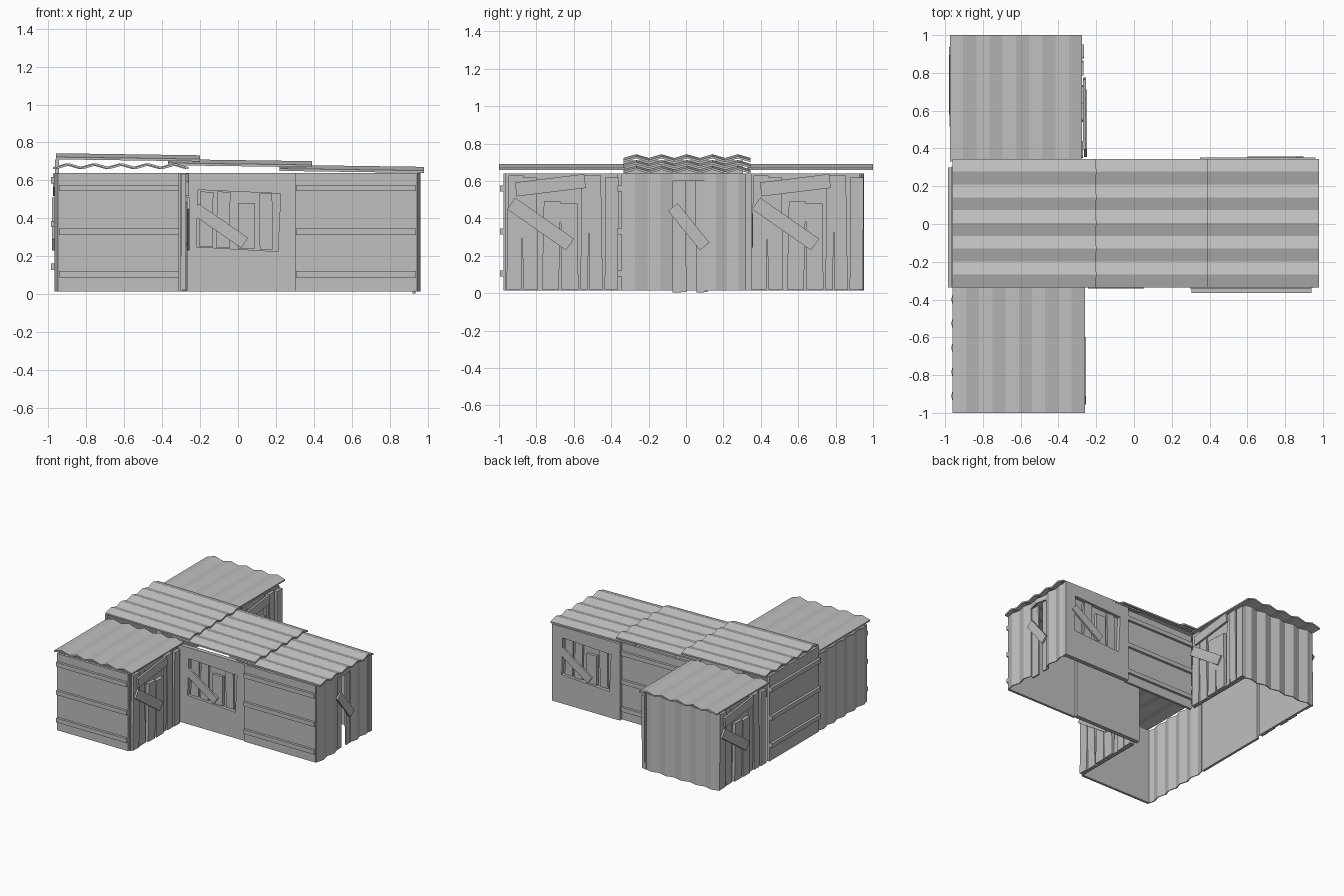
import bpy, bmesh, math
from mathutils import Matrix

if "Cube" in bpy.data.objects:
    bpy.data.objects.remove(bpy.data.objects["Cube"])

grey = bpy.data.materials.new("weathered_grey")
grey.use_nodes = True
colour = (0.52, 0.52, 0.52, 1)
grey.diffuse_color = colour
grey.node_tree.nodes["Principled BSDF"].inputs["Base Color"].default_value = colour

BASE, TOP = 0.015, 0.64


def solid(name, parts, place):
    """Extrude outlines (u, z) between two outward depths, all in one object."""
    bm = bmesh.new()
    for pts, d0, d1 in parts:
        n = len(pts)
        back = [bm.verts.new((u, -d0, z)) for u, z in pts]
        face = [bm.verts.new((u, -d1, z)) for u, z in pts]
        bm.faces.new(back)
        bm.faces.new(face[::-1])
        for i in range(n):
            j = (i + 1) % n
            bm.faces.new((back[i], face[i], face[j], back[j]))
    bm.transform(place)
    bmesh.ops.recalc_face_normals(bm, faces=bm.faces[:])
    mesh = bpy.data.meshes.new(name)
    bm.to_mesh(mesh)
    bm.free()
    mesh.materials.append(grey)
    obj = bpy.data.objects.new(name, mesh)
    bpy.context.collection.objects.link(obj)
    return obj


def facing(x, y, turn, z=0):
    """Placement of a wall: turn 0 faces front, each step is a quarter turn."""
    return Matrix.Translation((x, y, z)) @ Matrix.Rotation(turn * math.pi / 2, 4, "Z")


def rect(u0, u1, z0, z1):
    return [(u0, z0), (u1, z0), (u1, z1), (u0, z1)]


def board(u0, z0, u1, z1, width):
    """Board outline running between two end points."""
    length = math.hypot(u1 - u0, z1 - z0)
    a, b = -(z1 - z0) / length * width / 2, (u1 - u0) / length * width / 2
    return [(u0 - a, z0 - b), (u1 - a, z1 - b), (u1 + a, z1 + b), (u0 + a, z0 + b)]


def zigzag(u0, u1, waves, height, thick):
    """Closed outline of a folded metal sheet, valleys at both edges."""
    n = waves * 2
    top = [(u0 + (u1 - u0) * i / n, height * (i % 2)) for i in range(n + 1)]
    return top + [(u, z - thick) for u, z in reversed(top)]


def rail_panel(name, place, half=0.32, top=TOP, lift=0):
    parts = [(rect(-half, half, BASE, top), -0.02, 0)]
    for z in (0.105, 0.33, 0.56):
        parts.append((rect(-half + 0.005, half, z + lift - 0.017, z + lift + 0.017), 0, 0.02))
    solid(name, parts, place)


def window_panel(name, place):
    outer = rect(-0.305, 0.305, BASE, TOP)
    inner = [(-0.22, 0.25), (0.21, 0.225), (0.225, 0.53), (-0.21, 0.55)]
    parts = [(rect(-0.305, 0.305, BASE, TOP), -0.035, -0.03)]
    # Frame around the opening
    for i in range(4):
        j = (i + 1) % 4
        parts.append(([outer[i], outer[j], inner[j], inner[i]], -0.03, 0))
    # Boards nailed across the opening
    parts += [
        (board(-0.17, 0.25, -0.165, 0.54, 0.07), -0.03, -0.018),
        (board(-0.08, 0.245, -0.075, 0.54, 0.07), -0.03, -0.014),
        (board(0.045, 0.24, 0.045, 0.48, 0.09), -0.03, -0.008),
        (board(0.15, 0.235, 0.145, 0.53, 0.07), -0.03, -0.016),
        (board(-0.225, 0.45, 0.035, 0.27, 0.065), -0.008, 0.006),
    ]
    solid(name, parts, place)


def plank_panel(name, place):
    parts = [(rect(-0.3, 0.3, BASE, TOP), -0.03, -0.02)]
    # Upright planks: centre, lean, width, top, proud depth
    for u, lean, width, top, depth in (
        (-0.255, 0.01, 0.08, 0.63, 0.0), (-0.165, -0.01, 0.08, 0.62, -0.006),
        (-0.06, 0.01, 0.09, 0.49, 0.004), (0.045, -0.006, 0.09, 0.48, 0.008),
        (0.12, 0.008, 0.04, 0.63, -0.005), (0.185, -0.01, 0.07, 0.63, 0.002),
        (0.265, 0.005, 0.07, 0.62, 0.006),
    ):
        parts.append((board(u, 0.02, u + lean, top, width), -0.02, depth))
    # Slanted repair boards
    parts.append((board(-0.27, 0.48, 0.045, 0.26, 0.075), 0.006, 0.02))
    parts.append((board(-0.245, 0.555, 0.125, 0.6, 0.075), 0.0, 0.016))
    solid(name, parts, place)


def folded_wall(name, u_spans, place):
    """Upright folded sheets: spans of (start, end, waves, bottom, top)."""
    upright = place @ Matrix.Rotation(math.pi / 2, 4, "X")
    solid(name, [(zigzag(a, b, n, 0.018, 0.008), -z0, -z1) for a, b, n, z0, z1 in u_spans], upright)


# Long room walls
window_panel("front_window_wall", facing(0, -0.335, 0))
rail_panel("front_rail_wall", facing(0.62, -0.345, 0))
window_panel("back_window_wall", facing(0.655, 0.352, 2))
rail_panel("back_rail_wall", facing(0.03, 0.325, 2))
rail_panel("side_rail_wall", facing(-0.965, -0.015, 3), top=0.71, lift=0.04)

# Folded end wall with a boarded doorway
end = facing(0.945, 0, 1)
folded_wall("end_wall", [(-0.34, -0.07, 2, BASE, TOP), (0.1, 0.34, 2, BASE, TOP),
                         (-0.07, 0.1, 1, 0.6, TOP)], end)
solid("doorway_boards", [
    (board(-0.035, 0.005, -0.04, 0.6, 0.075), -0.025, -0.012),
    (board(0.085, 0.005, 0.08, 0.6, 0.06), -0.02, -0.008),
    (board(-0.07, 0.46, 0.1, 0.25, 0.065), 0.004, 0.018)], end)

# Front wing walls
rail_panel("front_wing_rail_wall", facing(-0.63, -0.975, 0))
plank_panel("front_wing_plank_wall", facing(-0.275, -0.665, 1))
folded_wall("front_wing_folded_wall", [(-0.32, 0.32, 5, BASE, TOP)], facing(-0.95, -0.655, 3))

# Back wing walls
plank_panel("back_wing_plank_wall", facing(-0.27, 0.645, 1))
plank_panel("back_wing_side_plank_wall", facing(-0.96, 0.645, 3))
folded_wall("back_wing_folded_wall", [(-0.34, 0.34, 5, BASE, TOP)], facing(-0.62, 0.935, 2))

# Overlapping roof sheets on the long room, stepping down to one end
for i, (x, z) in enumerate(((-0.96, 0.723), (-0.37, 0.692), (0.22, 0.662))):
    place = facing(x, 0.005, 1, z)
    place = Matrix.Translation((x, 0, z)) @ Matrix.Rotation(0.014, 4, "Y") @ \
        Matrix.Translation((-x, 0, -z)) @ place
    solid(f"long_roof_sheet_{i + 1}", [(zigzag(-0.34, 0.34, 5, 0.02, 0.012), 0, 0.76)], place)

# Wing roofs
solid("front_wing_roof", [(zigzag(-0.35, 0.35, 5, 0.02, 0.011), 0.33, 1.0)], facing(-0.61, 0, 0, 0.67))
solid("back_wing_roof", [(zigzag(-0.35, 0.35, 5, 0.02, 0.011), 0.33, 1.0)], facing(-0.625, 0, 2, 0.67))
